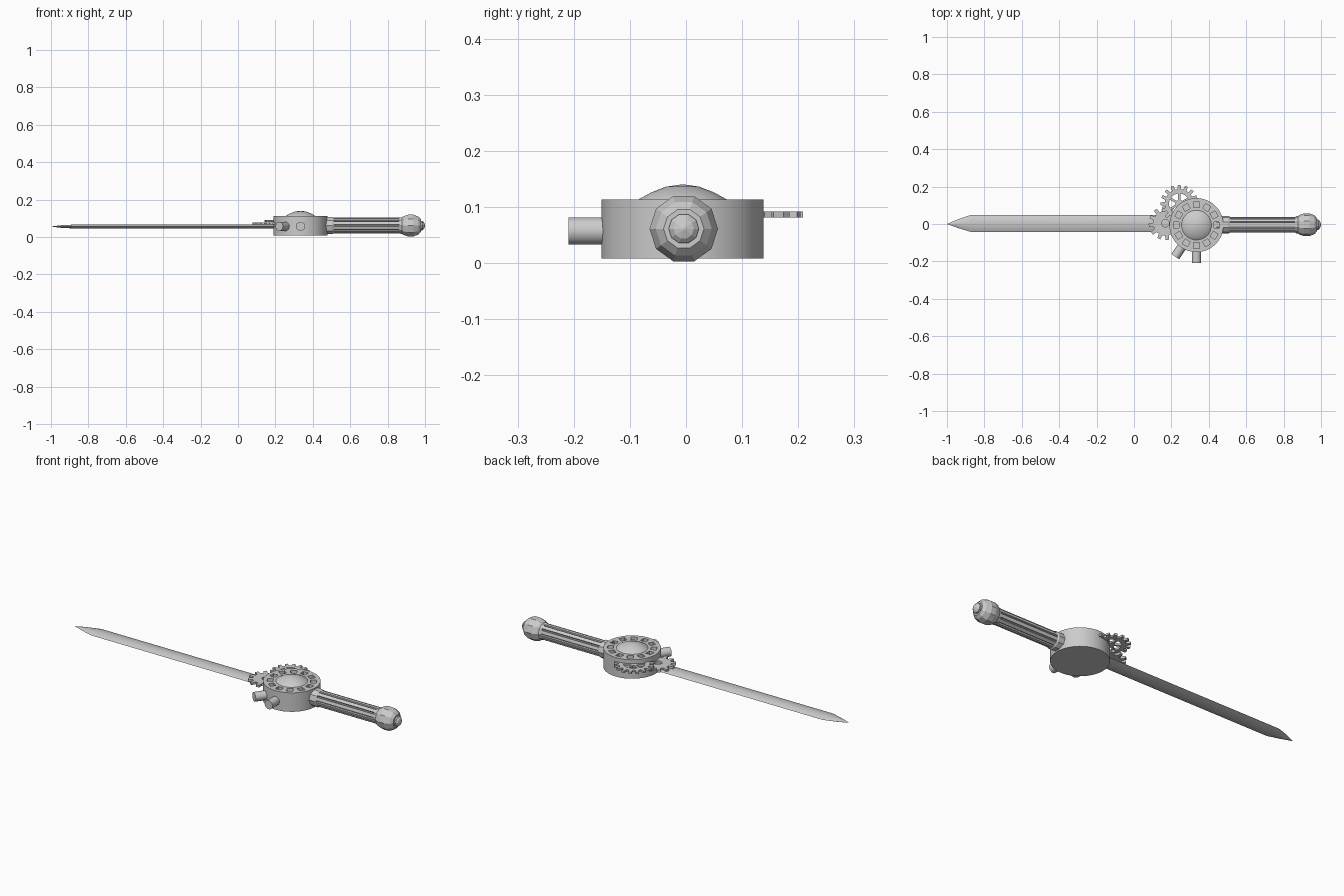
import bpy, bmesh, math
from mathutils import Matrix, Vector
from math import sin, cos, pi, radians

if "Cube" in bpy.data.objects:
    bpy.data.objects.remove(bpy.data.objects["Cube"])

CX, CY = 0.334, -0.006      # casing centre
HY, HZ = -0.004, 0.061      # handle axis


def finish(name, bm, smooth=None):
    bmesh.ops.recalc_face_normals(bm, faces=bm.faces[:])
    me = bpy.data.meshes.new(name)
    bm.to_mesh(me)
    bm.free()
    ob = bpy.data.objects.new(name, me)
    bpy.context.collection.objects.link(ob)
    if smooth:
        bpy.context.view_layer.objects.active = ob
        bpy.ops.object.select_all(action='DESELECT')
        ob.select_set(True)
        bpy.ops.object.shade_smooth_by_angle(angle=radians(smooth))
    return ob


def bridge(bm, rings, caps=True):
    for a, b in zip(rings, rings[1:]):
        n = len(a)
        for i in range(n):
            j = (i + 1) % n
            bm.faces.new((a[i], a[j], b[j], b[i]))
    if caps:
        bm.faces.new(rings[0])
        bm.faces.new(rings[-1])


def lathe(name, profile, n, matrix, smooth=None):
    """Revolve (height, radius) points around local z."""
    bm = bmesh.new()
    rings = [[bm.verts.new((r * cos(2 * pi * (i + .5) / n), r * sin(2 * pi * (i + .5) / n), h))
              for i in range(n)] for h, r in profile]
    bridge(bm, rings)
    bm.transform(matrix)
    return finish(name, bm, smooth)


def box(bm, size, matrix):
    bmesh.ops.create_cube(bm, size=1, matrix=matrix @ Matrix.Diagonal((*size, 1)))


def gear(name, x, y, z0, z1, teeth, r_in, r_root, r_tip, spokes=0, phase=0):
    bm = bmesh.new()
    pattern = [(-.30, r_root), (-.19, r_tip), (.19, r_tip), (.30, r_root)]
    rings = []
    for inner, z in ((0, z0), (0, z1), (1, z1), (1, z0)):
        ring = []
        for t in range(teeth):
            for off, r in pattern:
                a = 2 * pi * (t + off) / teeth + phase
                rr = r_in if inner else r
                ring.append(bm.verts.new((rr * cos(a), rr * sin(a), z)))
        rings.append(ring)
    bridge(bm, rings + [rings[0]], caps=False)
    # hub and spokes
    if spokes:
        h = z1 - z0
        bmesh.ops.create_cone(bm, cap_ends=True, segments=16, radius1=.022, radius2=.022,
                              depth=h, matrix=Matrix.Translation((0, 0, (z0 + z1) / 2)))
        for i in range(spokes):
            box(bm, (r_in, .012, h * .9), Matrix.Rotation(2 * pi * i / spokes + pi / 2, 4, 'Z')
                @ Matrix.Translation((r_in / 2 + .004, 0, (z0 + z1) / 2)))
    bm.transform(Matrix.Translation((x, y, 0)))
    return finish(name, bm)


# Blade: lens section drawn out to a point
bm = bmesh.new()
N = 8
rings = []
for x, w, t, yc in ((-.998, .0008, .0005, 0), (-.94, .024, .0075, .002),
                    (-.87, .046, .0105, .003), (.25, .046, .0105, .003)):
    ring = []
    for s in (1, -1):
        for i in range(N):
            u = s * (1 - 2 * i / N)
            ring.append(bm.verts.new((x, yc + w * u, .056 + s * t * (1 - u * u))))
    rings.append(ring)
bridge(bm, rings)
finish("blade", bm, 25)

# Casing drum with a ring of slots cut in its top
casing = lathe("casing", [(.008, .1445), (.113, .1445)], 48,
               Matrix.Translation((CX, CY, 0)), 30)
bm = bmesh.new()
for i in range(12):
    box(bm, (.030, .032, .05), Matrix.Translation((CX, CY, .118))
        @ Matrix.Rotation(2 * pi * i / 12, 4, 'Z') @ Matrix.Translation((.109, 0, 0)))
cutter = finish("slot_cutter", bm)
cutter.hide_render = True
cutter.hide_set(True)
mod = casing.modifiers.new("slots", 'BOOLEAN')
mod.object = cutter
mod.solver = 'EXACT'

# Dome on the casing
lathe("dome", [(.105, .087), (.113, .080), (.126, .056), (.136, .030), (.140, .002)], 24,
      Matrix.Translation((CX, CY, 0)), 30)

# Side pins
for i, ang in enumerate((270, 236)):
    m = (Matrix.Translation((CX, CY, .057)) @ Matrix.Rotation(radians(ang), 4, 'Z')
         @ Matrix.Rotation(pi / 2, 4, 'Y'))
    lathe(f"side_pin_{i + 1}", [(.12, .025), (.203, .025)], 10, m, 40)

# Gears beside the casing
gear("large_gear", .242, .108, .081, .092, 16, .055, .078, .101, spokes=6, phase=pi / 2)
gear("small_gear", .168, .004, .066, .078, 12, .020, .066, .090, phase=.12)

# Handle, collars and pommel along x
axis = Matrix.Translation((0, HY, HZ)) @ Matrix.Rotation(pi / 2, 4, 'Y')
lathe("handle_core", [(.44, .036), (.89, .036)], 10, axis)
lathe("front_collar", [(.455, .048), (.505, .048), (.512, .043)], 10, axis)
lathe("rear_collar", [(.862, .042), (.868, .046), (.885, .046)], 10, axis)

# Raised strips round the grip
bm = bmesh.new()
for i in range(10):
    box(bm, (.37, .017, .012), Matrix.Translation((.685, HY, HZ))
        @ Matrix.Rotation(2 * pi * i / 10, 4, 'X') @ Matrix.Translation((0, 0, .036)))
finish("grip_strips", bm)

# Pommel and end button
lathe("pommel", [(.868, .040), (.885, .053), (.910, .061), (.938, .061), (.965, .050),
                 (.978, .036)], 10, axis)
lathe("pommel_button", [(.972, .027), (.987, .027), (.995, .018), (1.0, .002)], 10, axis)
